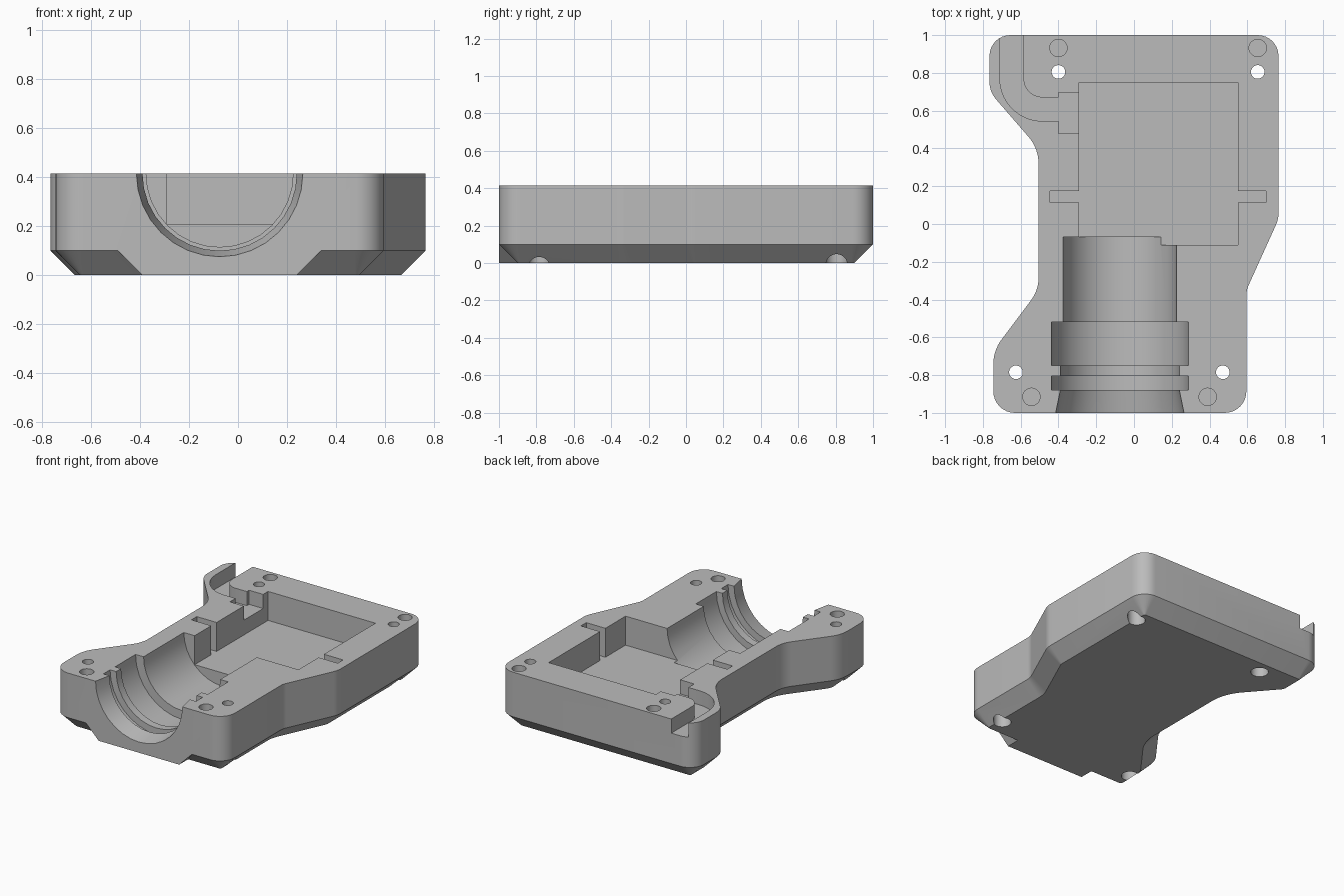
import bpy, bmesh
from math import cos, sin, tan, pi, radians
from mathutils import Vector

TOP = 0.415
FLOOR = 0.21
BORE_X = -0.075

if "Cube" in bpy.data.objects:
    bpy.data.objects.remove(bpy.data.objects["Cube"])

grey = bpy.data.materials.new("plain_grey")
grey.use_nodes = True
colour = (0.5, 0.5, 0.5, 1)
grey.diffuse_color = colour
grey.node_tree.nodes["Principled BSDF"].inputs["Base Color"].default_value = colour


def loft(name, rings):
    """Closed solid skinned through matching rings of points."""
    bm = bmesh.new()
    loops = [[bm.verts.new(p) for p in ring] for ring in rings]
    n = len(loops[0])
    for a, b in zip(loops, loops[1:]):
        for i in range(n):
            j = (i + 1) % n
            bm.faces.new((a[i], a[j], b[j], b[i]))
    bm.faces.new(loops[0][::-1])
    bm.faces.new(loops[-1])
    bmesh.ops.recalc_face_normals(bm, faces=bm.faces)
    mesh = bpy.data.meshes.new(name)
    bm.to_mesh(mesh)
    bm.free()
    obj = bpy.data.objects.new(name, mesh)
    bpy.context.collection.objects.link(obj)
    mesh.materials.append(grey)
    return obj


def prism(name, pts, z0, z1):
    return loft(name, [[(x, y, z) for x, y in pts] for z in (z0, z1)])


def box(name, x0, x1, y0, y1, z0, z1):
    return prism(name, [(x0, y0), (x1, y0), (x1, y1), (x0, y1)], z0, z1)


def arc(cx, cy, r, a0, a1, n=14):
    angles = [radians(a0 + (a1 - a0) * i / n) for i in range(n + 1)]
    return [(cx + r * cos(a), cy + r * sin(a)) for a in angles]


def disc(cx, cy, r):
    return arc(cx, cy, r, 0, 360, 32)[:-1]


def rounded(corners, inset, steps=8):
    """Clockwise outline with filleted corners, and its inward offset."""
    outer, inner = [], []
    for i, (x, y, r) in enumerate(corners):
        p = Vector((x, y))
        d0 = (p - Vector(corners[i - 1][:2])).normalized()
        d1 = (Vector(corners[(i + 1) % len(corners)][:2]) - p).normalized()
        turn = d0.angle_signed(d1)          # positive when clockwise
        side = 1 if turn > 0 else -1
        start = p - d0 * r * tan(abs(turn) / 2)
        inward = Vector((d0.y, -d0.x))
        centre = start + inward * side * r
        for k in range(steps + 1):
            a = -turn * k / steps
            v = Vector((inward.x * cos(a) - inward.y * sin(a),
                        inward.x * sin(a) + inward.y * cos(a)))
            q = centre - v * side * r
            outer.append(q)
            inner.append(q + v * inset)
    return outer, inner


def combine(target, tool, operation="DIFFERENCE"):
    tool.hide_render = True
    mod = target.modifiers.new(tool.name, "BOOLEAN")
    mod.operation = operation
    mod.solver = "EXACT"
    mod.object = tool
    bpy.context.view_layer.objects.active = target
    bpy.ops.object.modifier_apply(modifier=mod.name)
    bpy.data.objects.remove(tool)


# Housing half with waisted outline and chamfered underside
corners = [(0.765, 1, 0.11), (0.765, 0.025, 0.15), (0.595, -0.35, 0.13),
           (0.595, -1, 0.115), (-0.745, -1, 0.115), (-0.745, -0.67, 0.22),
           (-0.505, -0.35, 0.2), (-0.505, 0.4, 0.22), (-0.765, 0.7, 0.14),
           (-0.765, 1, 0.11)]
outer, inner = rounded(corners, 0.1)
housing = loft("housing_half", [[(p.x, p.y, 0) for p in inner],
                                [(p.x, p.y, 0.1) for p in outer],
                                [(p.x, p.y, TOP) for p in outer]])

# Unchamfered boss under the front opening
boss = [(-0.39, 0), (0.24, 0), (0.34, 0.1), (0.34, 0.11), (-0.49, 0.11), (-0.49, 0.1)]
combine(housing, loft("front_boss", [[(x, y, z) for x, z in boss] for y in (-1, -0.85)]),
        "UNION")

# Main pocket with its two side slots
combine(housing, box("main_pocket", -0.29, 0.55, -0.11, 0.75, FLOOR, 0.6))
combine(housing, box("side_slots", -0.445, 0.70, 0.115, 0.175, FLOOR, 0.6))

# Stepped and flared round bore
profile = [(-1.05, 0.35), (-0.88, 0.315), (-0.88, 0.3625), (-0.805, 0.3625),
           (-0.805, 0.315), (-0.75, 0.315), (-0.75, 0.3625), (-0.52, 0.3625),
           (-0.52, 0.3), (-0.07, 0.3)]
combine(housing, loft("bore", [[(x, y, z) for x, z in disc(BORE_X, TOP, r)]
                               for y, r in profile]))

# Curved cable channel leaving through the back wall
channel = ([(-0.71, 1.05)] + arc(-0.485, 0.77, 0.225, 180, 270)
           + [(-0.4, 0.545), (-0.4, 0.48), (-0.25, 0.48), (-0.25, 0.695),
              (-0.4, 0.695), (-0.4, 0.67)]
           + arc(-0.485, 0.77, 0.1, 270, 180) + [(-0.585, 1.05)])
combine(housing, prism("cable_channel", channel, 0.315, 0.6))

# Screw holes with head recesses below
for x, y in [(-0.4, 0.805), (0.655, 0.805), (-0.625, -0.785), (0.47, -0.785)]:
    combine(housing, prism("screw_hole", disc(x, y, 0.036), -0.1, 0.6))
    combine(housing, prism("screw_recess", disc(x, y, 0.058), -0.1, 0.15))

# Blind locating holes
for x, y in [(-0.4, 0.932), (0.655, 0.932), (-0.543, -0.915), (0.39, -0.915)]:
    combine(housing, prism("locating_hole", disc(x, y, 0.046), TOP - 0.1, 0.6))

# Merge coplanar faces, then smooth the rounded walls
bm = bmesh.new()
bm.from_mesh(housing.data)
bmesh.ops.remove_doubles(bm, verts=bm.verts, dist=0.0001)
bmesh.ops.dissolve_limit(bm, angle_limit=radians(0.5), verts=bm.verts, edges=bm.edges)
bm.to_mesh(housing.data)
bm.free()
bpy.ops.object.select_all(action="DESELECT")
housing.select_set(True)
bpy.context.view_layer.objects.active = housing
bpy.ops.object.shade_smooth_by_angle(angle=radians(25))
